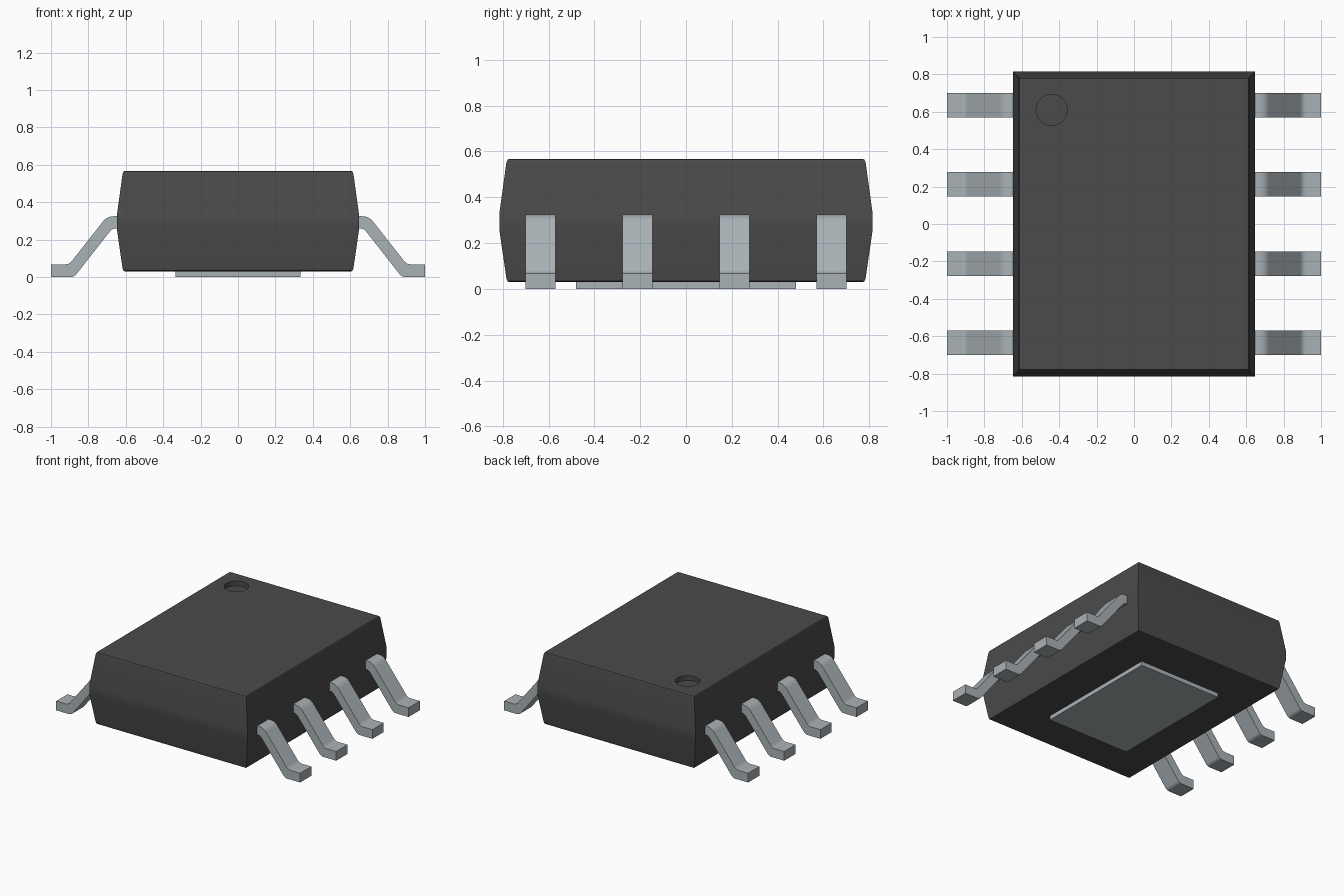
import bpy, bmesh, math
from mathutils import Vector

cube = bpy.data.objects.get("Cube")
if cube:
    bpy.data.objects.remove(cube, do_unlink=True)


def material(name, color):
    m = bpy.data.materials.new(name)
    m.use_nodes = True
    m.diffuse_color = (*color, 1)
    m.node_tree.nodes["Principled BSDF"].inputs["Base Color"].default_value = (*color, 1)
    return m


plastic = material("dark grey plastic", (0.07, 0.07, 0.07))
metal = material("tinned metal", (0.40, 0.445, 0.472))


def finish(name, bm, mat):
    bmesh.ops.recalc_face_normals(bm, faces=bm.faces)
    mesh = bpy.data.meshes.new(name)
    bm.to_mesh(mesh)
    bm.free()
    mesh.materials.append(mat)
    obj = bpy.data.objects.new(name, mesh)
    bpy.context.collection.objects.link(obj)
    return obj


def smooth(obj):
    bpy.ops.object.select_all(action='DESELECT')
    obj.select_set(True)
    bpy.context.view_layer.objects.active = obj
    bpy.ops.object.shade_smooth_by_angle(angle=math.radians(35))
    obj.modifiers.new("even shading", 'WEIGHTED_NORMAL').keep_sharp = True


def box(name, size, center, mat):
    bm = bmesh.new()
    bmesh.ops.create_cube(bm, size=1)
    for v in bm.verts:
        v.co = Vector(a * b for a, b in zip(v.co, size)) + Vector(center)
    return finish(name, bm, mat)


# Body: stacked rectangles, drafted sides and softly rounded rims
HX, HY = 0.648, 0.815
sections = [(0.043, 0.030), (0.036, 0.034), (0.031, 0.045), (0, 0.260),
            (0, 0.328), (0.031, 0.553), (0.036, 0.564), (0.043, 0.568)]
bm = bmesh.new()
rings = [[bm.verts.new((sx * (HX - d), sy * (HY - d), z))
          for sx, sy in ((-1, -1), (1, -1), (1, 1), (-1, 1))] for d, z in sections]
for low, high in zip(rings, rings[1:]):
    for i in range(4):
        j = (i + 1) % 4
        bm.faces.new((low[i], low[j], high[j], high[i]))
bm.faces.new(rings[0][::-1])
bm.faces.new(rings[-1])
body = finish("body", bm, plastic)

# Round pin-one recess cut in the top
bm = bmesh.new()
bmesh.ops.create_cone(bm, cap_ends=True, segments=48, radius1=0.083, radius2=0.083, depth=0.1)
bmesh.ops.translate(bm, verts=bm.verts, vec=(-0.44, 0.61, 0.583))
cutter = finish("recess_cutter", bm, plastic)
cutter.hide_render = True
cut = body.modifiers.new("recess", 'BOOLEAN')
cut.operation, cut.solver, cut.object = 'DIFFERENCE', 'EXACT', cutter
bpy.context.view_layer.objects.active = body
bpy.ops.object.modifier_apply(modifier=cut.name)
bpy.data.objects.remove(cutter, do_unlink=True)
smooth(body)

# Thermal pad under the body
box("thermal_pad", (0.67, 0.96, 0.04), (0, 0, 0.02), metal)

# Gull-wing lead outline: (x, z, bend radius)
outline = [(1.0, 0.0, 0), (0.876, 0.0, 0.02), (0.672, 0.26, 0.02), (0.60, 0.26, 0),
           (0.60, 0.325, 0), (0.70, 0.325, 0.035), (0.902, 0.068, 0.02), (1.0, 0.068, 0)]


def rounded(points, steps=4):
    """Replace each bend with a short quadratic curve."""
    result = []
    for i, (x, z, r) in enumerate(points):
        p = Vector((x, z))
        if r == 0:
            result.append(p)
            continue
        a = p + (Vector(points[i - 1][:2]) - p).normalized() * r
        b = p + (Vector(points[(i + 1) % len(points)][:2]) - p).normalized() * r
        for k in range(steps + 1):
            t = k / steps
            result.append(a * (1 - t) ** 2 + p * 2 * t * (1 - t) + b * t * t)
    return result


def lead(name, side, y, width=0.132):
    bm = bmesh.new()
    face = bm.faces.new([bm.verts.new((side * p.x, y - width / 2, p.y)) for p in rounded(outline)])
    new = bmesh.ops.extrude_face_region(bm, geom=[face])["geom"]
    bmesh.ops.translate(bm, vec=(0, width, 0),
                        verts=[v for v in new if isinstance(v, bmesh.types.BMVert)])
    smooth(finish(name, bm, metal))


# Four leads along each long side
for side, label in ((1, "left"), (-1, "right")):
    for n, y in enumerate((-0.635, -0.212, 0.212, 0.635), 1):
        lead(f"{label}_lead_{n}", side, y)
